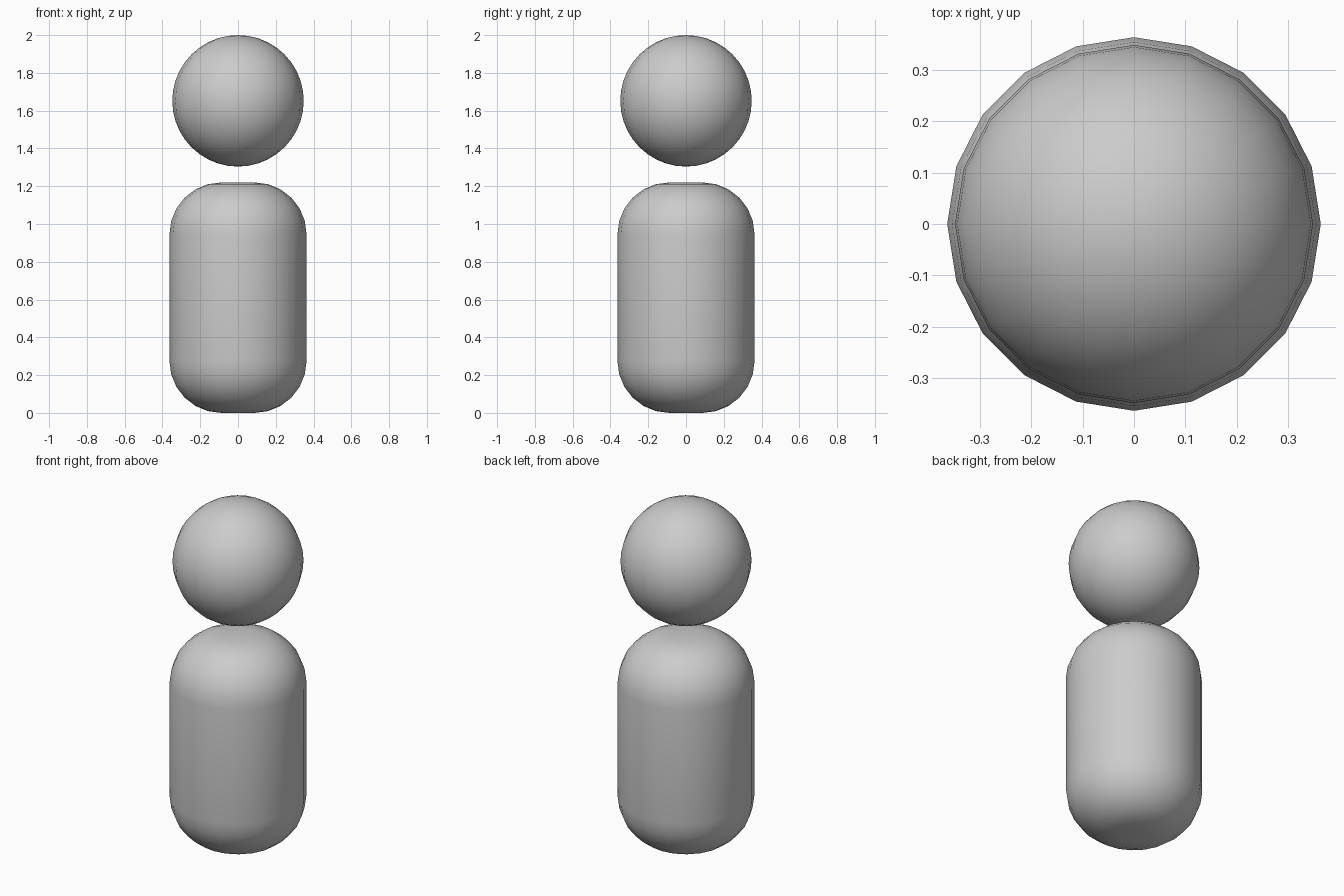
import bpy, bmesh, math

if "Cube" in bpy.data.objects:
    bpy.data.objects.remove(bpy.data.objects["Cube"])

SIDES = 20


def lathe(name, profile):
    """Spin a closed-off radius/height profile about z."""
    bm = bmesh.new()
    rings = []
    for r, z in profile:
        if r < 1e-5:
            rings.append([bm.verts.new((0, 0, z))])
        else:
            rings.append([bm.verts.new((r * math.cos(2 * math.pi * i / SIDES),
                                        r * math.sin(2 * math.pi * i / SIDES), z))
                          for i in range(SIDES)])
    for a, b in zip(rings, rings[1:]):
        for i in range(SIDES):
            j = (i + 1) % SIDES
            if len(a) == 1:
                bm.faces.new((a[0], b[j], b[i]))
            elif len(b) == 1:
                bm.faces.new((a[i], a[j], b[0]))
            else:
                bm.faces.new((a[i], a[j], b[j], b[i]))
    bmesh.ops.recalc_face_normals(bm, faces=bm.faces)
    mesh = bpy.data.meshes.new(name)
    bm.to_mesh(mesh)
    bm.free()
    mesh.shade_smooth()
    obj = bpy.data.objects.new(name, mesh)
    bpy.context.collection.objects.link(obj)
    return obj


# Body: upright cylinder with broadly rounded ends and small flat caps
radius, height, bevel, steps = 0.363, 1.22, 0.275, 6
arc = [(radius - bevel + bevel * math.sin(t), bevel - bevel * math.cos(t))
       for t in (math.pi / 2 * k / steps for k in range(steps + 1))]
lower = [(0, 0)] + arc
lathe("body", lower + [(r, height - z) for r, z in reversed(lower)])

# Head: ball floating above the body
R, cz, rings = 0.348, 1.652, 20
lathe("head", [(R * math.sin(math.pi * k / rings), cz - R * math.cos(math.pi * k / rings))
               for k in range(rings + 1)])
